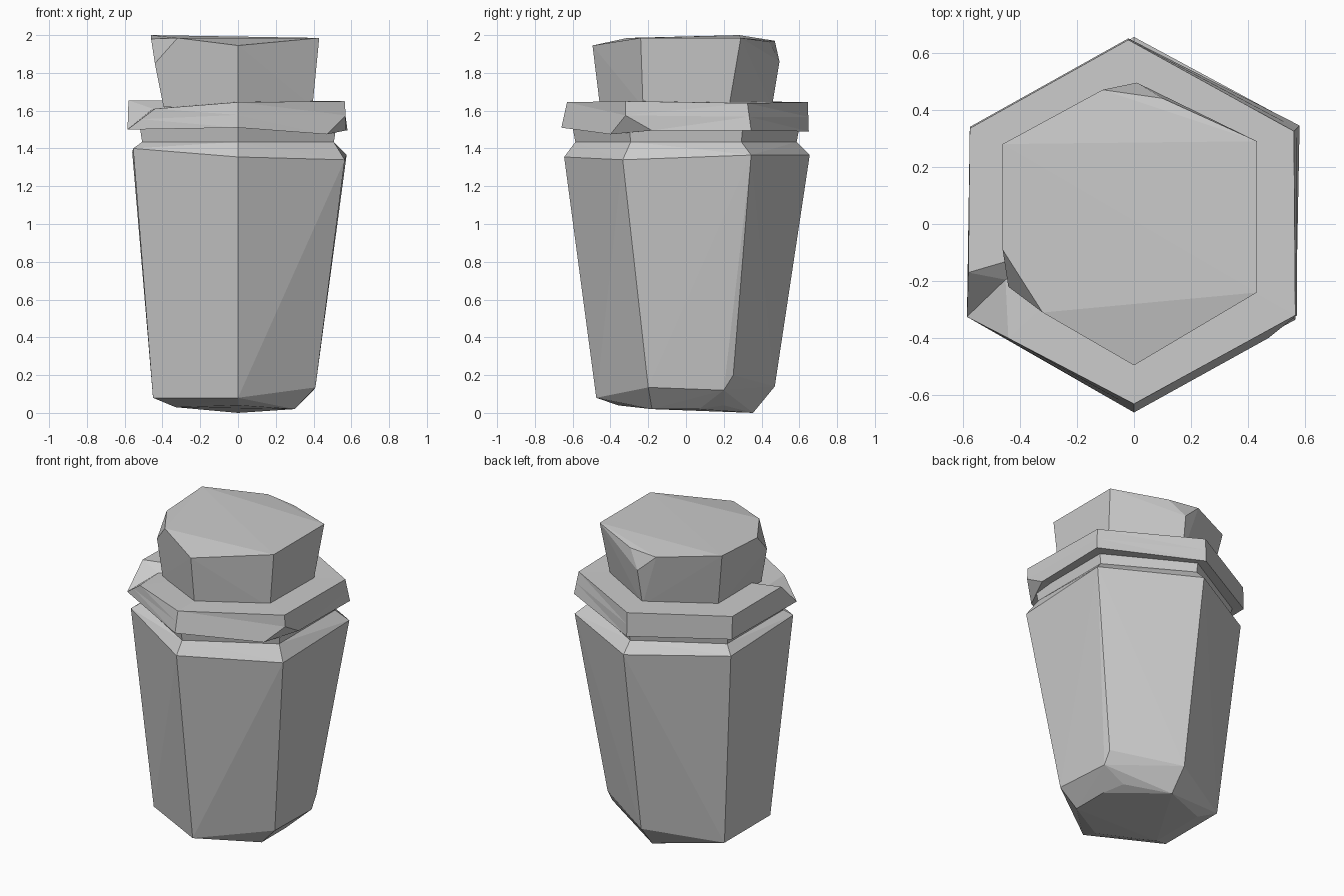
import bpy
import bmesh
from math import cos, sin, radians
from mathutils import Vector

if "Cube" in bpy.data.objects:
    bpy.data.objects.remove(bpy.data.objects["Cube"], do_unlink=True)

grey = bpy.data.materials.new("plain_grey")
grey.use_nodes = True
grey.diffuse_color = (0.6, 0.6, 0.6, 1)
grey.node_tree.nodes["Principled BSDF"].inputs["Base Color"].default_value = (0.6, 0.6, 0.6, 1)


def hexagon(radius, z):
    """Six corners, the first pointing to the front, counter-clockwise."""
    angles = [radians(60 * k - 90) for k in range(6)]
    return [(radius * cos(a), radius * sin(a), z) for a in angles]


def finish(name, bm):
    bmesh.ops.recalc_face_normals(bm, faces=bm.faces)
    mesh = bpy.data.meshes.new(name)
    bm.to_mesh(mesh)
    bm.free()
    mesh.materials.append(grey)
    obj = bpy.data.objects.new(name, mesh)
    bpy.context.collection.objects.link(obj)
    return obj


def chipped_block(name, points):
    """Solid wrapped tightly around its corner points."""
    bm = bmesh.new()
    for p in points:
        bm.verts.new(p)
    result = bmesh.ops.convex_hull(bm, input=bm.verts)
    spare = {g for g in result["geom_interior"] + result["geom_unused"]
             if isinstance(g, bmesh.types.BMVert)}
    bmesh.ops.delete(bm, geom=list(spare), context="VERTS")
    bmesh.ops.dissolve_limit(bm, angle_limit=radians(1), verts=bm.verts, edges=bm.edges)
    return finish(name, bm)


def loft(name, rings, centre_top):
    """Skin equal-length rings, closing both ends with fans."""
    bm = bmesh.new()
    loops = [[bm.verts.new(p) for p in ring] for ring in rings]
    count = len(rings[0])
    top = bm.verts.new(centre_top)
    base = bm.verts.new((0, 0, rings[0][0][2]))
    for i in range(count):
        j = (i + 1) % count
        for low, high in zip(loops, loops[1:]):
            bm.faces.new((low[i], low[j], high[j], high[i]))
        bm.faces.new((loops[-1][i], loops[-1][j], top))
        bm.faces.new((loops[0][j], loops[0][i], base))
    bmesh.ops.remove_doubles(bm, verts=bm.verts, dist=0.0005)
    bmesh.ops.triangulate(bm, faces=[f for f in bm.faces if len(f.verts) > 3])
    return finish(name, bm)


# Jar body: sloped shoulder, tapering walls and a rough chipped foot
shoulder = [(0, -.645, 1.355), (.565, -.335, 1.34), (.575, .345, 1.365),
            (0, .655, 1.365), (-.56, .33, 1.38), (-.555, -.33, 1.4)]
wall_foot = [(0, -.475, .08), (.41, -.2, .135), (.4, .25, .2), (.4, .2, .12),
             (0, .47, .14), (-.45, .24, .08), (-.45, -.24, .08)]
underside = [(0, -.36, .04), (.3, -.18, .02), (.3, .07, .02), (.25, .2, .04),
             (0, .355, 0), (-.33, .2, .03), (-.33, -.18, .03)]
chipped_block("jar_body", shoulder + wall_foot + underside + hexagon(.585, 1.435))

# Neck recessed below the rim
chipped_block("jar_neck", hexagon(.585, 1.43) + hexagon(.6, 1.51))

# Rim band: broken lower corner at front left, notched corner at front right
broken = (-.585, -.325, 1.5)
rim_low = [(0, -.66, 1.51), (.47, -.4, 1.475), (.57, -.18, 1.495), (.58, .345, 1.495),
           (-.02, .65, 1.49), (-.575, .34, 1.5), broken, broken, broken]
front_corner = (.565, -.32, 1.65)
rim_high = [(0, -.63, 1.645), front_corner, front_corner, (.56, .325, 1.64),
            (-.02, .645, 1.645), (-.575, .335, 1.65),
            (-.58, -.17, 1.655), (-.45, -.195, 1.61), (-.44, -.4, 1.61)]
rim_mid = [Vector(a).lerp(Vector(b), 0.5) for a, b in zip(rim_low, rim_high)]
rim_mid[1] = rim_mid[2] = Vector((.57, -.32, 1.575))
loft("rim_band", [rim_low, rim_mid, rim_high], (0, 0, 1.65))

# Stopper: flaring plug with two chipped top corners
stopper_top = [(0, -.495, 1.945), (.43, -.24, 1.985), (.43, .29, 1.985),
               (.1, .44, 1.965), (-.11, .47, 1.97), (-.46, .28, 2),
               (-.46, -.09, 1.98), (-.32, -.31, 1.985)]
chips = [(.01, .495, 1.86), (-.44, -.22, 1.85)]
chipped_block("stopper", hexagon(.455, 1.62) + stopper_top + chips)
